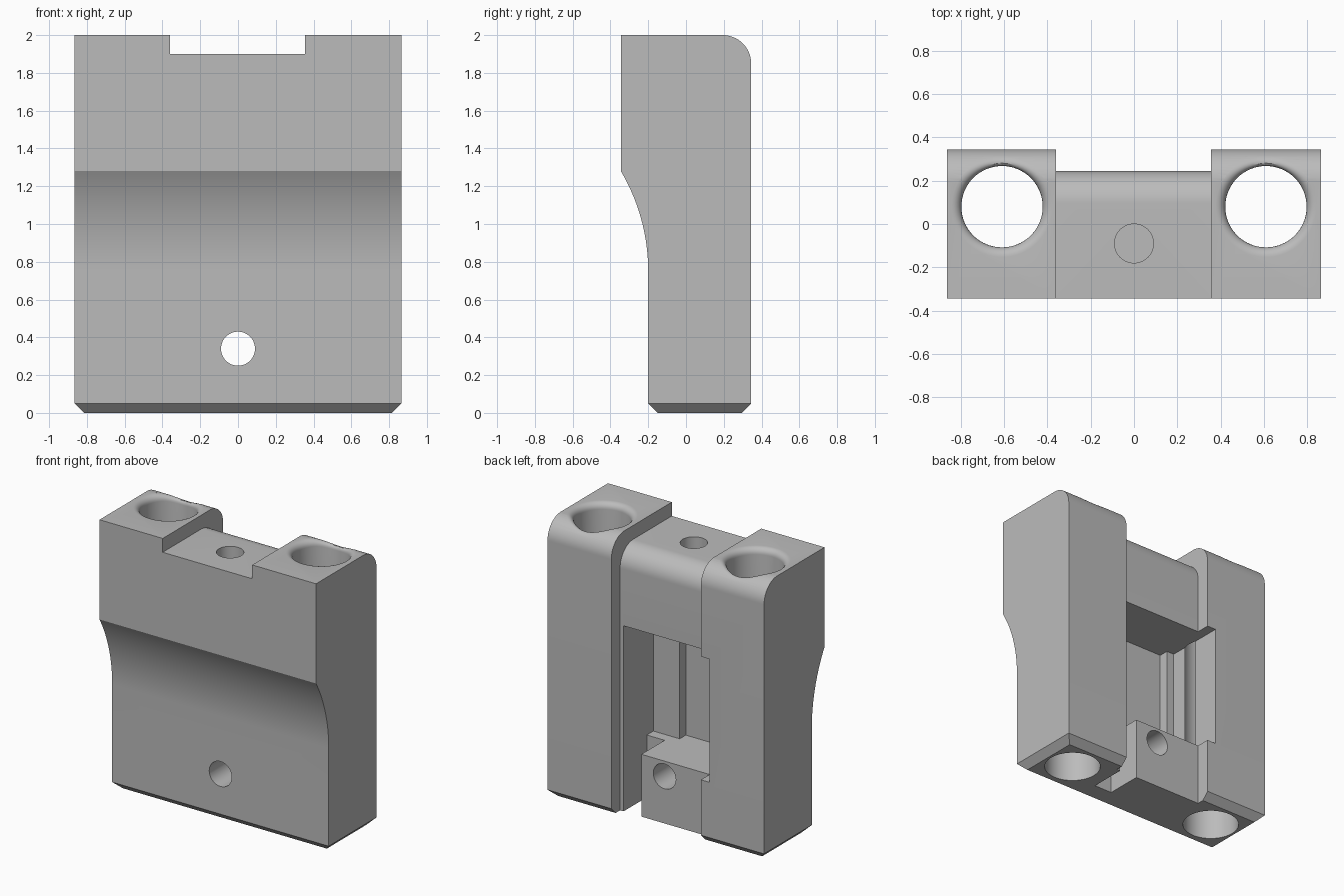
import bpy, bmesh, math

if "Cube" in bpy.data.objects:
    bpy.data.objects.remove(bpy.data.objects["Cube"])

HOLE_X, HOLE_Y, HOLE_R, FILLET = 0.61, 0.08, 0.188, 0.045


def arc(cy, cz, r, a0, a1, n):
    return [(cy + r * math.cos(math.radians(a0 + (a1 - a0) * i / n)),
             cz + r * math.sin(math.radians(a0 + (a1 - a0) * i / n))) for i in range(n + 1)]


def finish(bm, name):
    bmesh.ops.recalc_face_normals(bm, faces=bm.faces)
    me = bpy.data.meshes.new(name)
    bm.to_mesh(me)
    bm.free()
    ob = bpy.data.objects.new(name, me)
    bpy.context.collection.objects.link(ob)
    return ob


def skin(bm, rings):
    """Closed solid through a list of equal point rings."""
    vs = [[bm.verts.new(p) for p in ring] for ring in rings]
    n = len(vs[0])
    for a, b in zip(vs, vs[1:]):
        for i in range(n):
            bm.faces.new((a[i], a[(i + 1) % n], b[(i + 1) % n], b[i]))
    bm.faces.new(vs[0])
    bm.faces.new(vs[-1])


def extrude_x(name, profile, x0, x1, chamfer=0):
    bm = bmesh.new()
    skin(bm, [[(x, y, z) for y, z in profile] for x in (x0, x1)])
    if chamfer:
        edges = [e for e in bm.edges if all(abs(v.co.z) < 1e-5 for v in e.verts)]
        bmesh.ops.bevel(bm, geom=edges, offset=chamfer, segments=1, affect='EDGES')
    return finish(bm, name)


def box(name, x0, x1, y0, y1, z0, z1):
    return extrude_x(name, [(y0, z0), (y1, z0), (y1, z1), (y0, z1)], x0, x1)


def circle(r, n=64):
    return [(r * math.cos(2 * math.pi * i / n), r * math.sin(2 * math.pi * i / n)) for i in range(n)]


def top_z(y):
    """Height of the rounded top of the body."""
    d = max(0.0, y - 0.195)
    return 1.85 + math.sqrt(max(0.0, 0.15 ** 2 - d * d))


def flared_bore(name, cx):
    """Vertical bore whose upper rim is rounded along the body's top surface."""
    rings = [[(cx + x, HOLE_Y + y, -0.1) for x, y in circle(HOLE_R)]]
    for k in range(7):
        t = math.pi / 2 * k / 6
        ring = circle(HOLE_R + FILLET * (1 - math.cos(t)))
        rings.append([(cx + x, HOLE_Y + y, top_z(HOLE_Y + y) - FILLET * (1 - math.sin(t)))
                      for x, y in ring])
    rings.append([(x, y, 2.2) for x, y, z in rings[-1]])
    bm = bmesh.new()
    skin(bm, rings)
    return finish(bm, name)


# Main body: side profile with scooped front, rounded top back, chamfered foot
profile = [(-0.2, 0), (0.345, 0)] + arc(0.195, 1.85, 0.15, 0, 90, 16) + [(-0.345, 2)]
profile += arc(-1.241, 0.75, 1.041, 30.6, 0, 20)
body = extrude_x("clamp_body", profile, -0.865, 0.865, chamfer=0.05)

# Cutters
channel = [(-0.5, 1.9)] + arc(0.095, 1.75, 0.15, 90, 0, 16)
channel += [(0.245, -0.1), (0.5, -0.1), (0.5, 2.2), (-0.5, 2.2)]
cutters = [
    extrude_x("channel_cutter", channel, -0.36, 0.355),
    box("pocket_cutter", -0.43, 0.327, -0.095, 0.5, 0.45, 1.34),
    box("groove_cutter", -0.37, 0.117, -0.165, 0.0, 0.45, 1.34),
    box("foot_slot_cutter", 0.185, 0.327, -0.02, 0.5, -0.1, 0.6),
    flared_bore("right_bore_cutter", HOLE_X),
    flared_bore("left_bore_cutter", -HOLE_X),
]
bm = bmesh.new()
skin(bm, [[(x, y - 0.09, z) for x, y in circle(0.09, 48)] for z in (1.55, 2.2)])
cutters.append(finish(bm, "top_hole_cutter"))
bm = bmesh.new()
skin(bm, [[(x, y, z + 0.34) for x, z in circle(0.09, 48)] for y in (-0.5, 0.6)])
cutters.append(finish(bm, "cross_hole_cutter"))

bpy.context.view_layer.objects.active = body
body.select_set(True)
for c in cutters:
    mod = body.modifiers.new(c.name, 'BOOLEAN')
    mod.operation, mod.solver, mod.object = 'DIFFERENCE', 'EXACT', c
    bpy.ops.object.modifier_apply(modifier=mod.name)
    bpy.data.objects.remove(c)

# Finish
grey = bpy.data.materials.new("grey_metal")
grey.diffuse_color = (0.5, 0.5, 0.5, 1)
grey.use_nodes = True
grey.node_tree.nodes["Principled BSDF"].inputs["Base Color"].default_value = grey.diffuse_color
body.data.materials.clear()
body.data.materials.append(grey)
for p in body.data.polygons:
    p.material_index = 0
bpy.ops.object.shade_smooth_by_angle(angle=math.radians(28))
